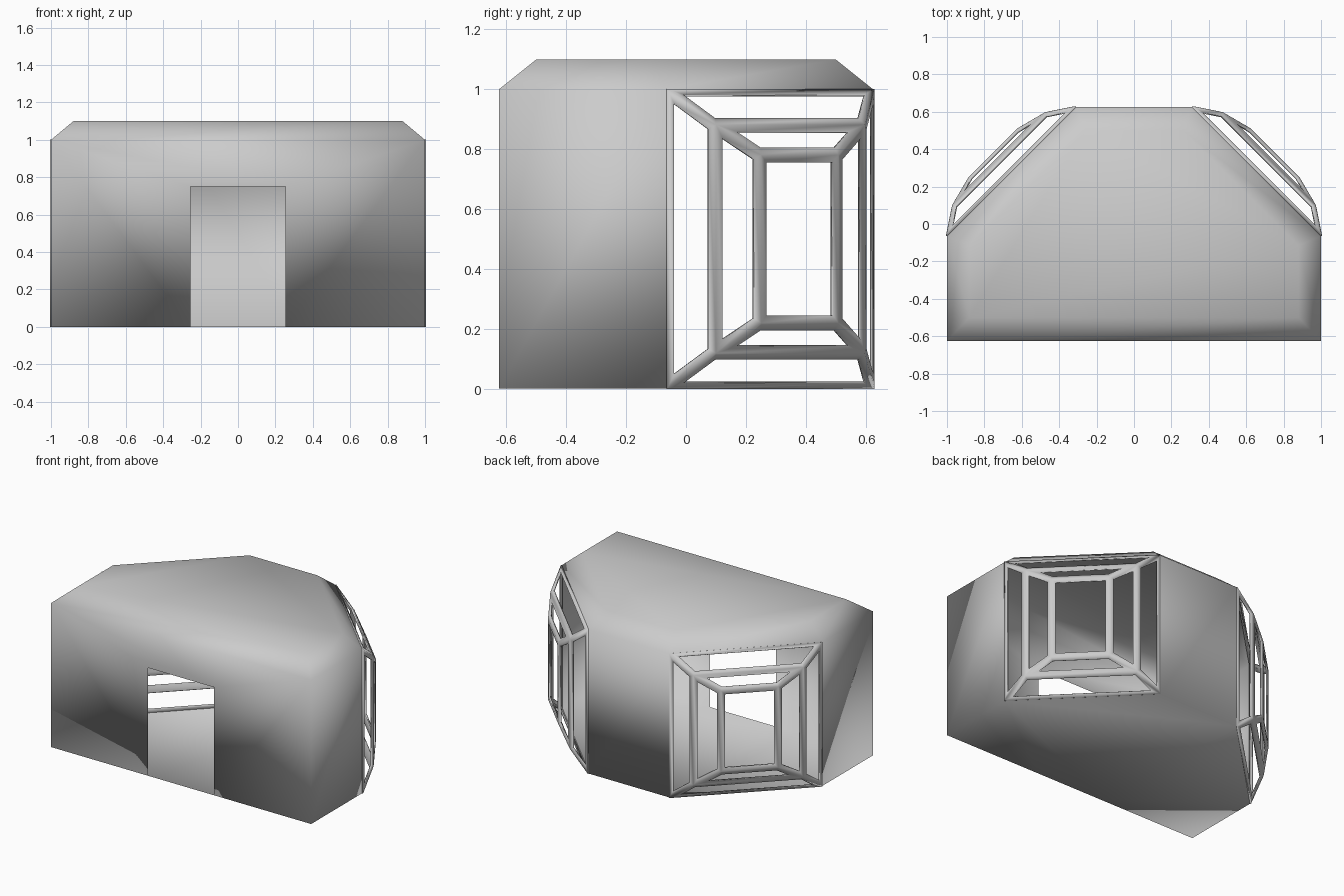
import bpy, bmesh
from mathutils import Vector

if "Cube" in bpy.data.objects:
    bpy.data.objects.remove(bpy.data.objects["Cube"])

def finish(name, bm):
    bmesh.ops.recalc_face_normals(bm, faces=bm.faces)
    for f in bm.faces:
        f.smooth = True
    me = bpy.data.meshes.new(name)
    bm.to_mesh(me)
    bm.free()
    ob = bpy.data.objects.new(name, me)
    bpy.context.collection.objects.link(ob)
    return ob

# building shell: hexagonal plan, chamfered roof, doorway, open diagonal bays
half = [(1.0, -0.625), (1.0, -0.065), (0.31, 0.625)]
plan = half + [(-x, y) for x, y in reversed(half)]
half_in = [(0.88, -0.5), (0.88, -0.115), (0.26, 0.5)]
plan_in = half_in + [(-x, y) for x, y in reversed(half_in)]
bm = bmesh.new()
ring = lambda pts, z: [bm.verts.new((x, y, z)) for x, y in pts]
base, eave, roof = ring(plan, 0), ring(plan, 1.0), ring(plan_in, 1.1)
dw, dh, fy = 0.255, 0.75, -0.625
door = [bm.verts.new((x, fy, z)) for x, z in ((-dw, 0), (-dw, dh), (dw, dh), (dw, 0))]
for i in range(6):
    j = (i + 1) % 6
    bm.faces.new((eave[i], eave[j], roof[j], roof[i]))
    if i in (0, 2, 4):      # sides and back wall; 1 and 3 stay open
        bm.faces.new((base[i], base[j], eave[j], eave[i]))
bm.faces.new([base[5]] + door + [base[0], eave[0], eave[5]])
bm.faces.new(roof)
bm.faces.new(base + [door[0], door[3]])
finish("building_shell", bm)

# bulging window frames: stepped rings, each pane inset and opened
def window(name, side):
    bm = bmesh.new()
    centre = Vector((0.655, 0.28, 0.5))
    along = Vector((-1, 1, 0)).normalized()
    out = Vector((1, 1, 0)).normalized()
    rings = []
    for hu, hz, d in ((0.488, 0.5, 0.0), (0.35, 0.38, 0.092), (0.182, 0.28, 0.136)):
        r = []
        for su, sz in ((-1, -1), (1, -1), (1, 1), (-1, 1)):
            p = centre + along * su * hu + out * d + Vector((0, 0, sz * hz))
            p.x *= side
            r.append(bm.verts.new(p))
        rings.append(r)
    for a, b in zip(rings, rings[1:]):
        for i in range(4):
            j = (i + 1) % 4
            bm.faces.new((a[i], a[j], b[j], b[i]))
    bm.faces.new(rings[-1])
    bmesh.ops.recalc_face_normals(bm, faces=bm.faces)
    panes = bm.faces[:]
    bmesh.ops.inset_individual(bm, faces=panes, thickness=0.025, use_even_offset=True)
    bmesh.ops.delete(bm, geom=panes, context='FACES')
    ob = finish(name, bm)
    mod = ob.modifiers.new("bar_depth", 'SOLIDIFY')
    mod.thickness = 0.012
    mod.offset = 0

window("window_frame_right", 1)
window("window_frame_left", -1)
